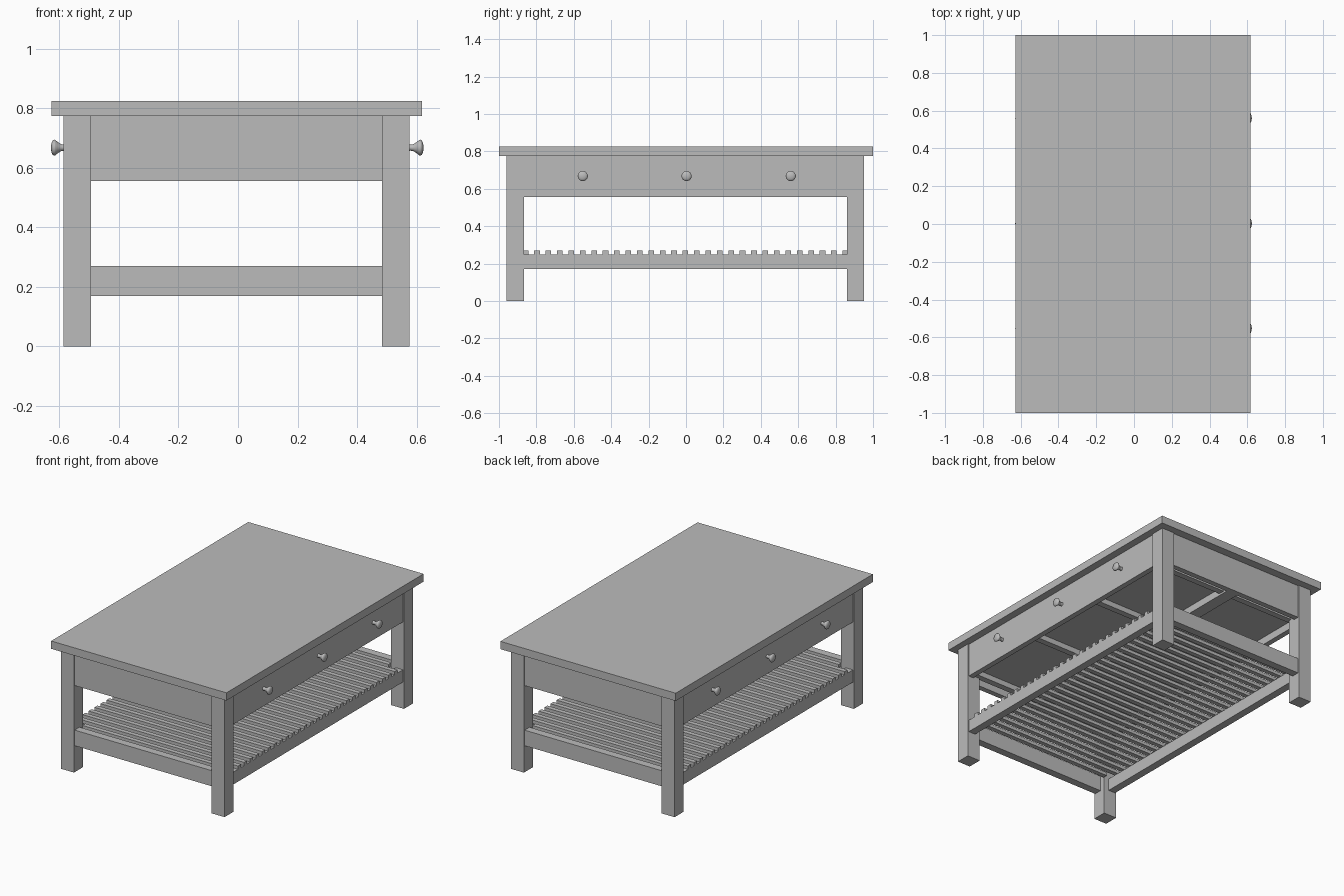
import bpy, bmesh, math
from mathutils import Matrix, Vector

if "Cube" in bpy.data.objects:
    bpy.data.objects.remove(bpy.data.objects["Cube"])

wood = bpy.data.materials.new("grey_paint")
wood.diffuse_color = (0.5, 0.5, 0.5, 1)
wood.use_nodes = True
wood.node_tree.nodes["Principled BSDF"].inputs["Base Color"].default_value = wood.diffuse_color

CX, CY = -0.005, -0.003          # centre of the frame under the top
LX, LY = 0.581, 0.956            # outer half-size over the legs
LEG = 0.092                      # leg thickness
LEG_TOP, TOP = 0.775, 0.825
INSET = 0.007                    # aprons and rails sit just behind the leg faces


def finish(name, bm):
    mesh = bpy.data.meshes.new(name)
    bm.to_mesh(mesh)
    bm.free()
    mesh.materials.append(wood)
    obj = bpy.data.objects.new(name, mesh)
    bpy.context.collection.objects.link(obj)
    return obj


def add_box(bm, x0, x1, y0, y1, z0, z1):
    size = Matrix.Diagonal((abs(x1 - x0), abs(y1 - y0), z1 - z0, 1))
    mid = Matrix.Translation(((x0 + x1) / 2, (y0 + y1) / 2, (z0 + z1) / 2))
    bmesh.ops.create_cube(bm, size=1, matrix=mid @ size)


def boxes(name, *dims):
    bm = bmesh.new()
    for d in dims:
        add_box(bm, *d)
    return finish(name, bm)


# Table top
boxes("table_top", (-0.627, 0.618, -1, 1, LEG_TOP, TOP))

# Four legs
for sx in (-1, 1):
    for sy in (-1, 1):
        boxes("leg", (CX + sx * (LX - LEG), CX + sx * LX,
                      CY + sy * (LY - LEG), CY + sy * LY, 0, LEG_TOP))


# Pairs of boards running between the legs
def side_boards(name, thick, z0, z1):
    for s in (-1, 1):
        boxes(name, (CX + s * (LX - INSET), CX + s * (LX - INSET - thick),
                     CY - LY + LEG, CY + LY - LEG, z0, z1))


def end_boards(name, thick, z0, z1):
    for s in (-1, 1):
        boxes(name, (CX - LX + LEG, CX + LX - LEG,
                     CY + s * (LY - INSET), CY + s * (LY - INSET - thick), z0, z1))


side_boards("drawer_front", 0.035, 0.556, LEG_TOP)
end_boards("end_apron", 0.035, 0.556, LEG_TOP)
side_boards("shelf_side_rail", 0.05, 0.17, 0.249)
end_boards("shelf_end_rail", 0.05, 0.17, 0.27)

# Shelf slats across the long rails
bm = bmesh.new()
first, steps = -0.855, 28
for i in range(steps + 1):
    y = CY + first + i * (-2 * first) / steps
    long = LX - INSET if 0 < i < steps else LX - LEG
    add_box(bm, CX - long, CX + long, y - 0.015, y + 0.015, 0.249, 0.27)
finish("shelf_slats", bm)

# Drawer bottoms, centre beam and dividers under the top
boxes("drawer_bottom", (CX - LX + 0.04, CX + LX - 0.04,
                        CY - LY + 0.04, CY + LY - 0.04, 0.605, 0.62))
boxes("centre_beam", (CX - 0.04, CX + 0.04, CY - LY + 0.04, CY + LY - 0.04, 0.558, 0.606))
boxes("drawer_dividers", *[(CX - LX + 0.04, CX + LX - 0.04, y - 0.02, y + 0.02, 0.57, 0.606)
                           for y in (-0.86, -0.285, 0.285, 0.86)])

# Turned knobs, three on each long side
PROFILE = [(0.012, 0), (0.010, 0.012), (0.012, 0.022), (0.019, 0.033), (0.026, 0.041),
           (0.027, 0.045), (0.024, 0.050), (0.015, 0.054), (0, 0.056)]
for s in (-1, 1):
    for y in (-0.552, 0.003, 0.56):
        bm = bmesh.new()
        verts = [bm.verts.new((r, 0, h)) for r, h in PROFILE]
        edges = [bm.edges.new(p) for p in zip(verts, verts[1:])]
        bmesh.ops.spin(bm, geom=verts + edges, cent=(0, 0, 0), axis=(0, 0, 1),
                       angle=math.tau, steps=24)
        bmesh.ops.remove_doubles(bm, verts=bm.verts, dist=1e-5)
        bmesh.ops.transform(bm, verts=bm.verts, matrix=Matrix.Translation(
            (CX * (s < 0) + s * 0.568, y, 0.668)) @ Matrix.Rotation(s * math.pi / 2, 4, 'Y'))
        bmesh.ops.recalc_face_normals(bm, faces=bm.faces)
        for f in bm.faces:
            f.smooth = True
        finish("knob", bm)
